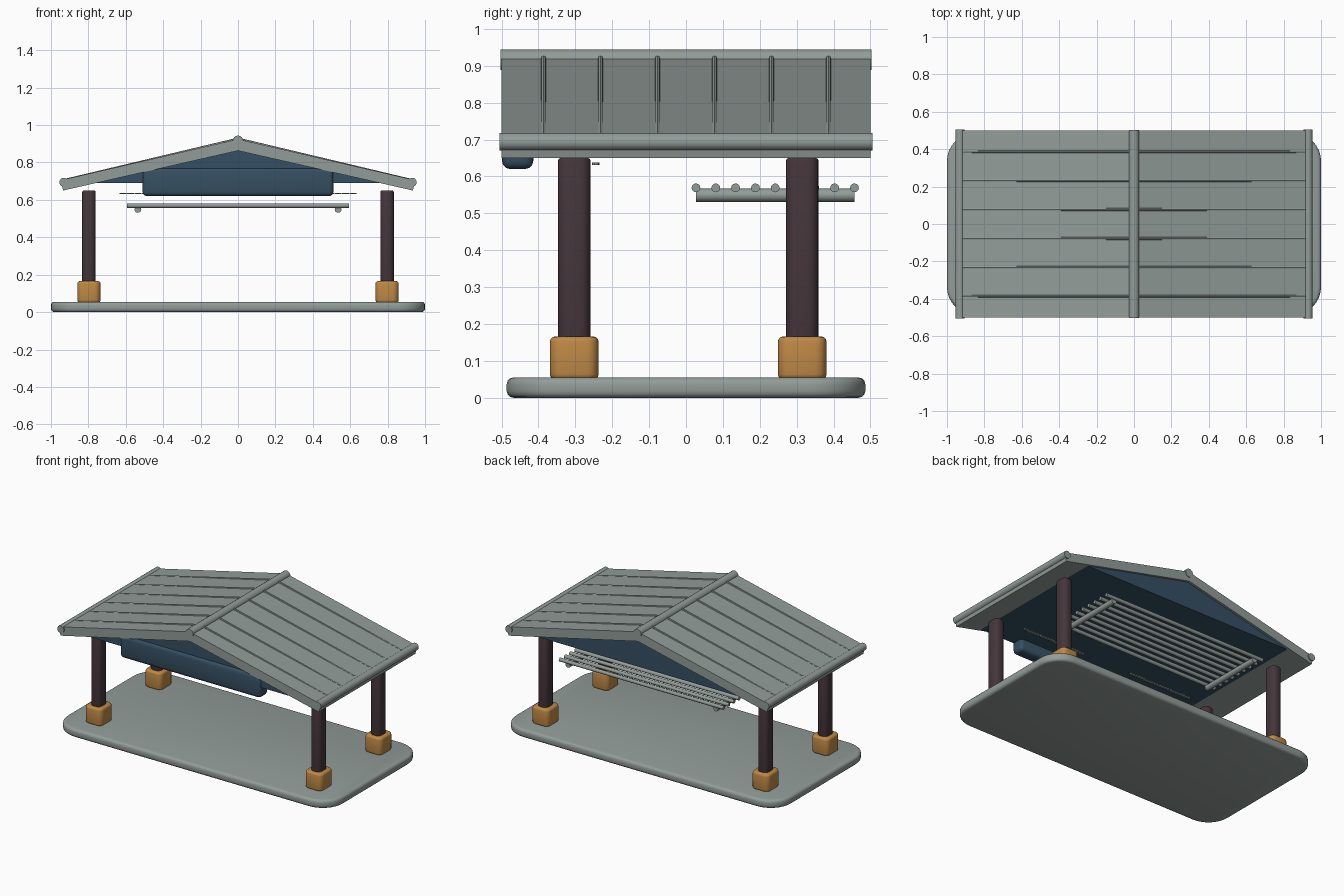
import bpy, bmesh, math
from mathutils import Vector, Matrix

old = bpy.data.objects.get("Cube")
if old:
    bpy.data.objects.remove(old, do_unlink=True)


def material(name, rgb):
    m = bpy.data.materials.new(name)
    m.use_nodes = True
    m.diffuse_color = (*rgb, 1)
    m.node_tree.nodes["Principled BSDF"].inputs["Base Color"].default_value = (*rgb, 1)
    return m


GRAY = material("pale gray", (0.29, 0.335, 0.32))
BLUE = material("deep blue", (0.036, 0.078, 0.122))
WOOD = material("dark plum wood", (0.06, 0.037, 0.045))
BRASS = material("warm ochre", (0.52, 0.25, 0.06))


def finish(name, bm, mat, smooth=True):
    bmesh.ops.recalc_face_normals(bm, faces=bm.faces)
    me = bpy.data.meshes.new(name)
    bm.to_mesh(me)
    bm.free()
    me.materials.append(mat)
    ob = bpy.data.objects.new(name, me)
    bpy.context.collection.objects.link(ob)
    if smooth:
        bpy.ops.object.select_all(action='DESELECT')
        ob.select_set(True)
        bpy.context.view_layer.objects.active = ob
        bpy.ops.object.shade_smooth_by_angle(angle=math.radians(35))
    return ob


def rounded_block(name, center, size, mat, corner, edge, segs=5):
    """Box with rounded upright corners, then softened top and bottom rims."""
    bm = bmesh.new()
    bmesh.ops.create_cube(bm, size=1, matrix=Matrix.Translation(center) @ Matrix.Diagonal((*size, 1)))
    upright = [e for e in bm.edges if abs(e.verts[0].co.z - e.verts[1].co.z) > size[2] / 2]
    bmesh.ops.bevel(bm, geom=upright, offset=corner, segments=segs, profile=0.5, affect='EDGES')
    bm.normal_update()
    rims = [e for e in bm.edges if len(e.link_faces) == 2
            and abs(e.link_faces[0].normal.z - e.link_faces[1].normal.z) > 0.9]
    bmesh.ops.bevel(bm, geom=rims, offset=edge, segments=3, profile=0.5, affect='EDGES')
    return finish(name, bm, mat)


def rod(bm, a, b, radius, sides=16):
    a, b = Vector(a), Vector(b)
    d = b - a
    mat = Matrix.Translation((a + b) / 2) @ d.to_track_quat('Z', 'Y').to_matrix().to_4x4()
    bmesh.ops.create_cone(bm, cap_ends=True, segments=sides, radius1=radius,
                          radius2=radius, depth=d.length, matrix=mat)


def prism(name, outline, half_depth, mat):
    """Extrude an x-z outline along y."""
    bm = bmesh.new()
    face = bm.faces.new([bm.verts.new((x, -half_depth, z)) for x, z in outline])
    new = bmesh.ops.extrude_face_region(bm, geom=[face])["geom"]
    bmesh.ops.translate(bm, vec=(0, 2 * half_depth, 0),
                        verts=[v for v in new if isinstance(v, bmesh.types.BMVert)])
    return finish(name, bm, mat, smooth=False)


# Floor slab
rounded_block("floor_slab", (0, 0, 0.0275), (2, 0.972, 0.055), GRAY, 0.15, 0.018, 8)

# Posts and their footings
for side, sx in (("left", 1), ("right", -1)):
    for end, y in (("front", -0.303), ("back", 0.315)):
        x = sx * 0.797
        rounded_block(f"{end}_{side}_footing", (x, y, 0.108), (0.124, 0.132, 0.116), BRASS, 0.032, 0.014)
        rounded_block(f"{end}_{side}_post", (x, y, 0.375), (0.072, 0.088, 0.55), WOOD, 0.03, 0.008)

# Pitched roof with gable infill
EAVE_X, EAVE_Z, RIDGE_Z = 0.948, 0.705, 0.925
prism("roof", [(0, RIDGE_Z), (EAVE_X, EAVE_Z), (0.935, 0.65), (0, 0.863),
               (-0.935, 0.65), (-EAVE_X, EAVE_Z)], 0.5, GRAY)
prism("gable_infill", [(0, 0.864), (0.765, 0.69), (-0.765, 0.69)], 0.485, BLUE)

# Ridge cap and eave rolls
bm = bmesh.new()
rod(bm, (0, -0.503, 0.916), (0, 0.503, 0.916), 0.028)
finish("ridge_cap", bm, GRAY)
for side, sx in (("left", 1), ("right", -1)):
    bm = bmesh.new()
    rod(bm, (sx * 0.931, -0.506, 0.694), (sx * 0.931, 0.506, 0.694), 0.024)
    finish(f"{side}_eave_roll", bm, GRAY)

    # Standing seams, sinking slightly towards the eave
    bm = bmesh.new()
    for i in range(6):
        y = (i - 2.5) * 0.1545
        rod(bm, (sx * 0.02, y, RIDGE_Z - 0.004), (sx * 0.92, y, 0.707), 0.007, 8)
    finish(f"{side}_roof_seams", bm, GRAY)

# Sign box under the front gable
bm = bmesh.new()
bmesh.ops.create_cube(bm, size=1, matrix=Matrix.Translation((0, -0.4565, 0.695))
                      @ Matrix.Diagonal((1.02, 0.085, 0.15, 1)))
bmesh.ops.bevel(bm, geom=bm.edges[:], offset=0.022, segments=3, profile=0.5, affect='EDGES')
finish("sign_box", bm, BLUE)

# Hanging slatted rack
bm = bmesh.new()
for i in range(9):
    y = 0.027 + i * 0.0537
    rod(bm, (-0.594, y, 0.569), (0.594, y, 0.569), 0.012, 12)
finish("rack_slats", bm, GRAY)
bm = bmesh.new()
for x in (-0.535, 0.535):
    rod(bm, (x, 0.027, 0.549), (x, 0.457, 0.549), 0.018)
finish("rack_bearers", bm, GRAY)

# Two bead strips under the ceiling
for side, sx in (("left", 1), ("right", -1)):
    bm = bmesh.new()
    for i in range(23):
        x = sx * (0.185 + i * 0.02)
        rod(bm, (x, -0.245, 0.631), (x, -0.245, 0.638), 0.01, 10)
    finish(f"{side}_bead_strip", bm, GRAY)
